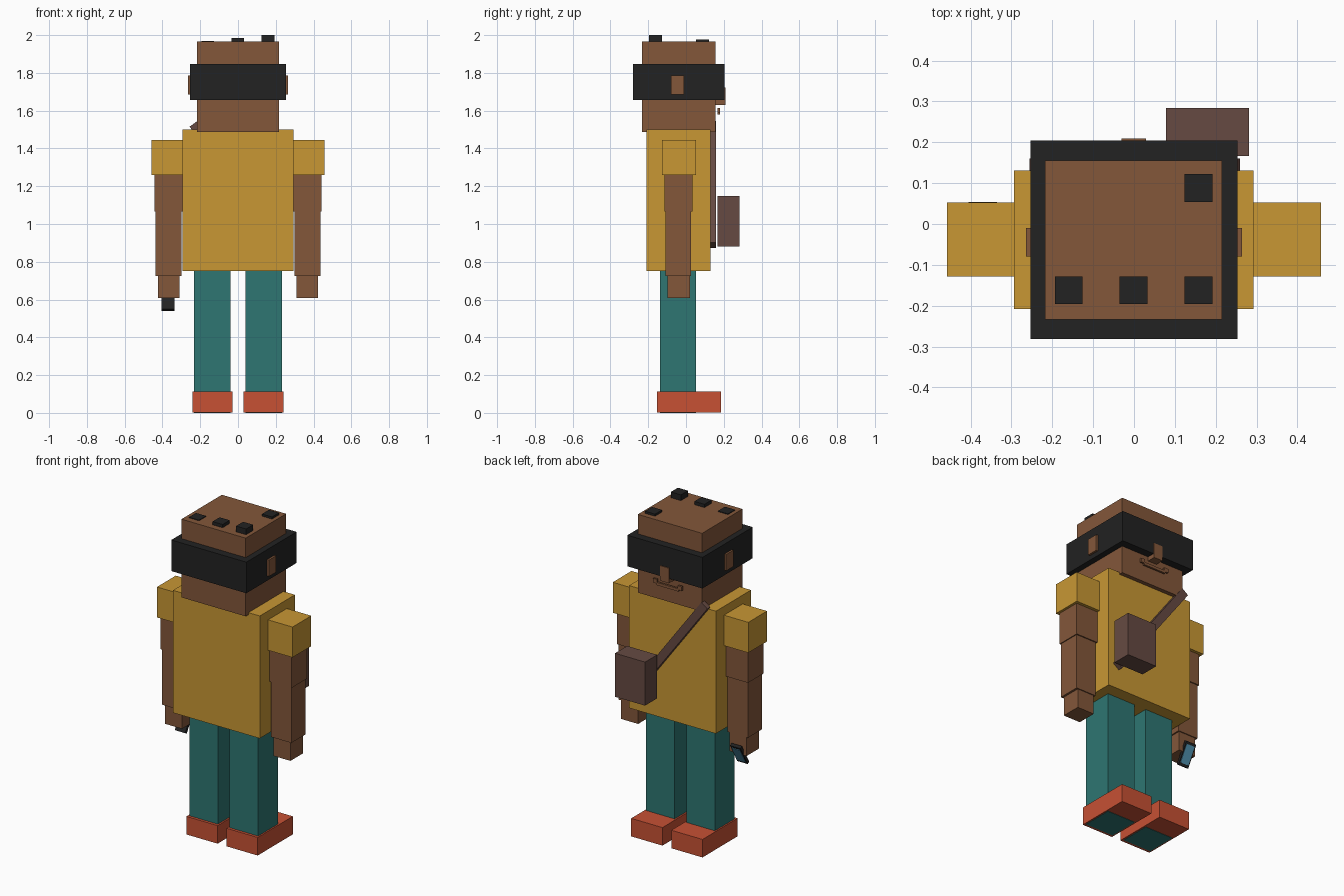
import bpy, bmesh, math
from mathutils import Matrix

if "Cube" in bpy.data.objects:
    bpy.data.objects.remove(bpy.data.objects["Cube"])


def material(name, rgb):
    """Flat material from 0-255 display colour, stored as linear."""
    m = bpy.data.materials.new(name)
    lin = [((c / 255 + 0.055) / 1.055) ** 2.4 for c in rgb]
    m.diffuse_color = (*lin, 1)
    m.use_nodes = True
    m.node_tree.nodes["Principled BSDF"].inputs["Base Color"].default_value = m.diffuse_color
    return m


SKIN = material("brown skin", (131, 87, 58))
SHIRT = material("mustard cloth", (200, 151, 52))
TROUSERS = material("teal cloth", (46, 118, 114))
SHOES = material("orange rubber", (199, 81, 52))
BLACK = material("black", (34, 34, 34))
LEATHER = material("dark leather", (102, 74, 66))
SCREEN = material("blue glass", (84, 150, 180))


def box(name, mat, x, y, z, angle=0, axis='X'):
    """Box from (min, max) ranges, optionally turned about its own centre."""
    ranges = (x, y, z)
    centre = [(a + b) / 2 for a, b in ranges]
    size = [b - a for a, b in ranges]
    mesh = bpy.data.meshes.new(name)
    bm = bmesh.new()
    bmesh.ops.create_cube(bm, size=1, matrix=Matrix.Diagonal((*size, 1)))
    bm.to_mesh(mesh)
    bm.free()
    mesh.materials.append(mat)
    ob = bpy.data.objects.new(name, mesh)
    ob.matrix_world = Matrix.Translation(centre) @ Matrix.Rotation(math.radians(angle), 4, axis)
    bpy.context.collection.objects.link(ob)
    return ob


def pair(name, mat, x, y, z):
    """Matching boxes on both sides of the body."""
    box(name + "_right", mat, x, y, z)
    box(name + "_left", mat, (-x[1], -x[0]), y, z)


# Head, eye band and face
box("head", SKIN, (-0.218, 0.216), (-0.234, 0.156), (1.487, 1.965))
box("head_band", BLACK, (-0.254, 0.253), (-0.281, 0.204), (1.656, 1.846))
pair("ear", SKIN, (0.2, 0.265), (-0.079, -0.01), (1.685, 1.785))
box("nose", SKIN, (-0.031, 0.029), (0.15, 0.209), (1.63, 1.722))
box("mouth", SKIN, (-0.075, 0.075), (0.168, 0.18), (1.58, 1.597))
pair("mouth_corner", SKIN, (0.07, 0.097), (0.168, 0.18), (1.59, 1.615))

# Hair tufts: centre x, centre y, top height
for i, (cx, cy, top) in enumerate([(-0.16, -0.162, 1.969), (-0.001, -0.162, 1.985),
                                   (0.158, -0.162, 2.0), (0.158, 0.088, 1.978)]):
    box(f"hair_tuft_{i + 1}", BLACK, (cx - 0.034, cx + 0.034),
        (cy - 0.034, cy + 0.034), (1.95, top))

# Torso and arms
box("torso", SHIRT, (-0.294, 0.293), (-0.208, 0.131), (0.752, 1.5))
pair("sleeve", SHIRT, (0.292, 0.458), (-0.128, 0.053), (1.26, 1.446))
pair("upper_arm", SKIN, (0.292, 0.443), (-0.115, 0.034), (1.065, 1.262))
pair("forearm", SKIN, (0.3, 0.437), (-0.109, 0.027), (0.725, 1.067))
pair("hand", SKIN, (0.309, 0.424), (-0.099, 0.021), (0.608, 0.727))

# Legs and shoes, the legs showing through the soles
pair("leg", TROUSERS, (0.04, 0.232), (-0.137, 0.053), (0.0, 0.755))
pair("shoe", SHOES, (0.03, 0.241), (-0.154, 0.185), (0.002, 0.112))

# Shoulder bag and diagonal strap
box("bag", LEATHER, (0.078, 0.281), (0.167, 0.284), (0.882, 1.148))
sx, sz = (0.24, -0.236), (0.888, 1.53)
length = math.hypot(sx[1] - sx[0], sz[1] - sz[0])
tilt = math.degrees(math.atan2(sx[1] - sx[0], sz[1] - sz[0]))
mx, mz = sum(sx) / 2, sum(sz) / 2
box("bag_strap", LEATHER, (mx - 0.025, mx + 0.025), (0.13, 0.16),
    (mz - length / 2, mz + length / 2), tilt, 'Y')

# Phone tilted in the left hand, with a thin screen plate
phone = box("phone", BLACK, (-0.405, -0.335), (0.002, 0.02), (0.535, 0.675), -30)
screen = box("phone_screen", SCREEN, (-0.028, 0.028), (0.008, 0.0115), (-0.055, 0.055))
screen.matrix_world = phone.matrix_world @ screen.matrix_world
